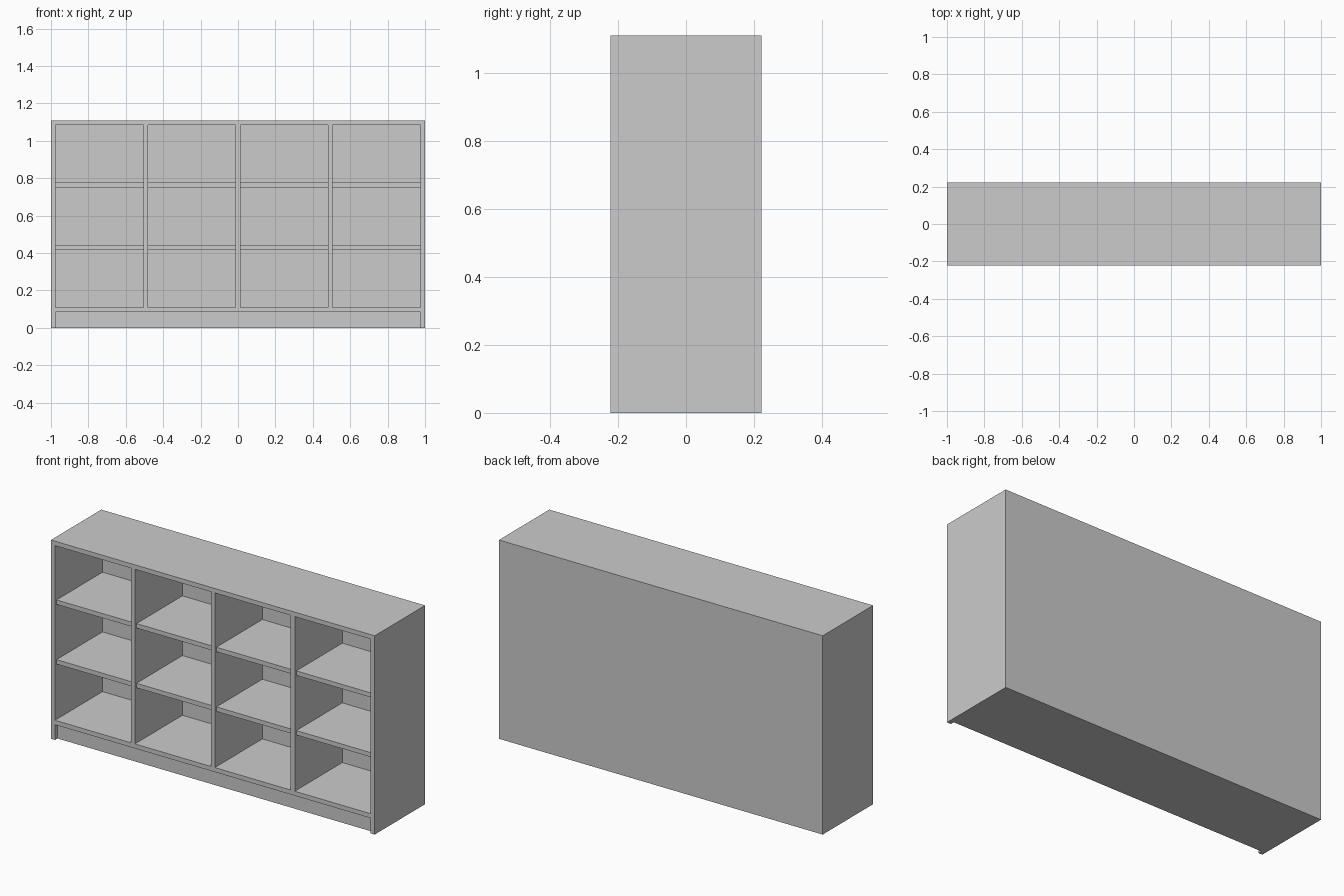
import bpy

cube = bpy.data.objects.get("Cube")
if cube:
    bpy.data.objects.remove(cube, do_unlink=True)

# Overall dimensions
W, D, H = 2.0, 0.444, 1.11
T = 0.025            # board thickness
PLINTH = 0.085       # height of the base under the bottom board
TOE = 0.022          # plinth setback
SETBACK = 0.014      # loose shelf setback
BAYS, ROWS = 4, 3
FRONT, BACK = -D / 2, D / 2

# Material
GREY = (0.6, 0.6, 0.6, 1.0)
mat = bpy.data.materials.new("light grey")
mat.use_nodes = True
mat.diffuse_color = GREY
mat.node_tree.nodes["Principled BSDF"].inputs["Base Color"].default_value = GREY


def board(name, x, y, z):
    """Box spanning the given (low, high) range on each axis."""
    bpy.ops.mesh.primitive_cube_add(size=1)
    ob = bpy.context.object
    ob.name = name
    ob.location = [(a + b) / 2 for a, b in (x, y, z)]
    ob.scale = [b - a for a, b in (x, y, z)]
    bpy.ops.object.transform_apply(location=True, rotation=False, scale=True)
    ob.data.materials.append(mat)
    return ob


inner = W / 2 - T
floor_top = PLINTH + T
ceiling = H - T
inside_back = BACK - T

# Carcass: sides, top, bottom, back and plinth
board("right_side", (-W / 2, -inner), (FRONT, BACK), (0, H))
board("left_side", (inner, W / 2), (FRONT, BACK), (0, H))
board("top_board", (-inner, inner), (FRONT, BACK), (ceiling, H))
board("bottom_board", (-inner, inner), (FRONT, BACK), (PLINTH, floor_top))
board("back_panel", (-inner, inner), (inside_back, BACK), (floor_top, ceiling))
board("plinth", (-inner, inner), (FRONT + TOE, BACK), (0, PLINTH))

# Upright dividers between equal bays
bay = (2 * inner - (BAYS - 1) * T) / BAYS
for i in range(1, BAYS):
    x = -inner + i * bay + (i - 1) * T
    board(f"divider_{i}", (x, x + T), (FRONT, inside_back), (floor_top, ceiling))

# Shelves, slightly set back, in every bay
gap = (ceiling - floor_top - (ROWS - 1) * T) / ROWS
for i in range(BAYS):
    x = -inner + i * (bay + T)
    for j in range(1, ROWS):
        z = floor_top + j * gap + (j - 1) * T
        board(f"shelf_{i + 1}_{j}", (x, x + bay),
              (FRONT + SETBACK, inside_back), (z, z + T))
